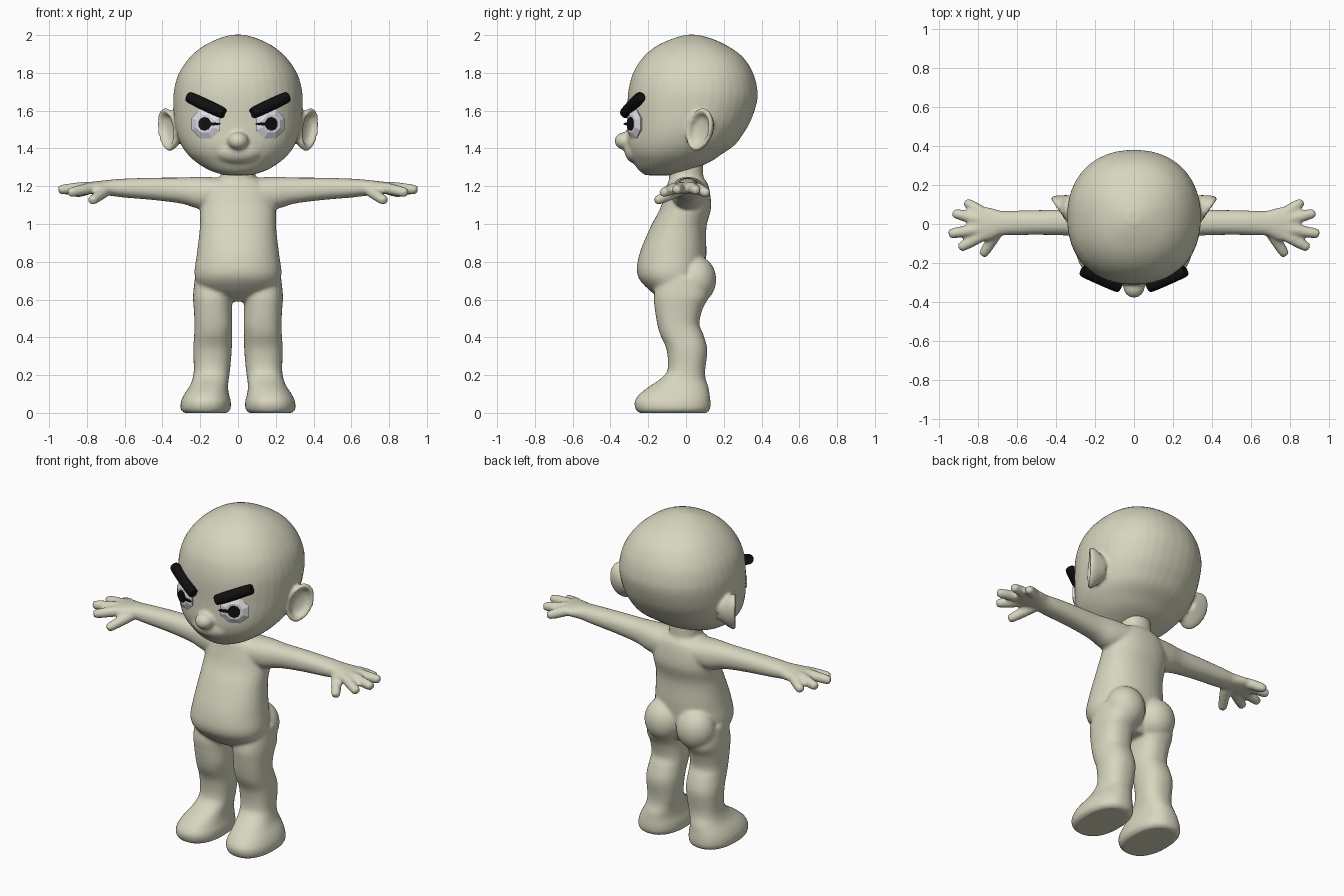
import bpy, bmesh, math
from mathutils import Matrix, Vector

if "Cube" in bpy.data.objects:
    bpy.data.objects.remove(bpy.data.objects["Cube"], do_unlink=True)


def material(name, rgb):
    m = bpy.data.materials.new(name)
    m.use_nodes = True
    m.diffuse_color = (*rgb, 1)
    bsdf = m.node_tree.nodes["Principled BSDF"]
    bsdf.inputs["Base Color"].default_value = (*rgb, 1)
    bsdf.inputs["Roughness"].default_value = 0.7
    return m


SKIN = material("pale skin", (0.68, 0.67, 0.52))
WHITE = material("eye white", (0.75, 0.74, 0.80))
BLACK = material("black", (0.005, 0.005, 0.005))


def side(s):
    return Matrix.Diagonal((s, 1, 1, 1))


def frame(origin, t):
    """Local z runs along t, local y stays as close to world up as it can."""
    t = Vector(t).normalized()
    u = Vector((0, 0, 1)).cross(t).normalized()
    v = t.cross(u)
    return Matrix.Translation(origin) @ Matrix((u, v, t)).transposed().to_4x4()


def loft(bm, rings, m=Matrix(), n=2.2, segs=40, sub=5):
    """Skin superellipse rings (t, centre u, centre v, radius u, radius v)."""
    pts = [rings[0], *rings, rings[-1]]
    path = []
    for a, b, c, d in zip(pts, pts[1:], pts[2:], pts[3:]):
        for k in range(sub):
            f = k / sub
            path.append([q + 0.5 * f * (r - p + f * (2*p - 5*q + 4*r - w + f * (3*(q - r) + w - p)))
                         for p, q, r, w in zip(a, b, c, d)])
    path.append(rings[-1])
    loops = []
    for t, cu, cv, ru, rv in path:
        loop = []
        for i in range(segs):
            a = math.tau * (i + 0.5) / segs
            x, y = math.cos(a), math.sin(a)
            u = math.copysign(abs(x) ** (2 / n), x) * ru + cu
            v = math.copysign(abs(y) ** (2 / n), y) * rv + cv
            loop.append(bm.verts.new(m @ Vector((u, v, t))))
        loops.append(loop)
    faces = [bm.faces.new(loops[0][::-1]), bm.faces.new(loops[-1])]
    for a, b in zip(loops, loops[1:]):
        for i in range(segs):
            j = (i + 1) % segs
            faces.append(bm.faces.new((a[i], a[j], b[j], b[i])))
    bmesh.ops.recalc_face_normals(bm, faces=faces)


def upright(bm, profile, cx=0, **kw):
    """Loft upward from rows of (z, half width, front y, back y, x shift)."""
    loft(bm, [(z, cx + dx, (f + b) / 2, w, (b - f) / 2) for z, w, f, b, dx in profile], **kw)


def ball(bm, centre, radii):
    bmesh.ops.create_icosphere(bm, subdivisions=4, radius=1,
                               matrix=Matrix.Translation(centre) @ Matrix.Diagonal((*radii, 1)))


def rod(bm, p, q, r0, r1, m=Matrix(), end=0.8):
    p, q = Vector(p), Vector(q)
    size = (q - p).length
    rows = [(-end * r0, 0.55 * r0), (0, r0), (size, r1), (size + end * r1, 0.55 * r1)]
    loft(bm, [(t, 0, 0, r, r) for t, r in rows], m @ frame(p, q - p), n=2, segs=16)


def finish(bm, name, mat, smooth=True, fuse=0):
    mesh = bpy.data.meshes.new(name)
    bm.to_mesh(mesh)
    bm.free()
    mesh.materials.append(mat)
    for p in mesh.polygons:
        p.use_smooth = smooth
    ob = bpy.data.objects.new(name, mesh)
    bpy.context.collection.objects.link(ob)
    if fuse:
        r = ob.modifiers.new("Fuse", "REMESH")
        r.mode = "VOXEL"
        r.voxel_size = 0.01
        r.use_smooth_shade = True
        s = ob.modifiers.new("Soften", "SMOOTH")
        s.factor = 0.5
        s.iterations = fuse
    return ob


# Head: skull, muzzle, nose and cupped ears fused together
bm = bmesh.new()
upright(bm, [(1.258, .07, -.215, -.08, 0), (1.28, .14, -.245, 0, 0), (1.30, .18, -.262, .06, 0),
             (1.33, .225, -.28, .13, 0), (1.37, .268, -.30, .19, 0), (1.42, .302, -.312, .26, 0),
             (1.48, .325, -.312, .305, 0), (1.55, .338, -.31, .345, 0), (1.65, .343, -.31, .377, 0),
             (1.72, .337, -.303, .377, 0), (1.80, .312, -.28, .355, 0), (1.88, .257, -.23, .305, 0),
             (1.94, .187, -.16, .225, 0), (1.98, .107, -.075, .14, 0), (2.002, .035, 0, .06, 0)])
ball(bm, (0, -.25, 1.385), (.13, .075, .07))
ball(bm, (0, -.322, 1.44), (.055, .057, .047))
ear = [(-.08, .45), (-.03, .85), (0, 1), (.015, .93), (.008, .76), (-.015, .6), (-.025, .2)]
for s in (1, -1):
    m = side(s) @ frame((.372, .072, 1.5), (.82, -.57, 0)) @ Matrix.Rotation(-.33, 4, "Z")
    loft(bm, [(t, 0, 0, .078 * k, .117 * k) for t, k in ear], m, n=2)
finish(bm, "head", SKIN, fuse=5)

# Body: neck, torso, seat, legs, arms and hands fused together
bm = bmesh.new()
upright(bm, [(1.1, .13, -.09, .11, 0), (1.2, .115, -.09, .105, 0),
             (1.25, .092, -.09, .092, 0), (1.36, .088, -.08, .09, 0)])
upright(bm, [(.59, .09, -.11, .05, 0), (.65, .195, -.195, .08, 0), (.73, .23, -.257, .10, 0),
             (.84, .218, -.247, .108, 0), (.98, .202, -.19, .108, 0), (1.08, .20, -.138, .132, 0),
             (1.16, .19, -.112, .128, 0), (1.22, .15, -.095, .112, 0), (1.25, .07, -.07, .08, 0)])
leg = [(0, .115, -.25, .11, .172), (.02, .132, -.267, .128, .172), (.06, .132, -.272, .13, .17),
       (.10, .118, -.245, .125, .166), (.14, .102, -.195, .118, .155), (.18, .096, -.135, .104, .145),
       (.23, .096, -.097, .102, .138), (.335, .102, -.103, .113, .135), (.415, .1, -.137, .092, .132),
       (.47, .1, -.152, .071, .13), (.55, .101, -.165, .088, .133), (.62, .105, -.17, .12, .133),
       (.72, .1, -.15, .11, .128)]
arm = [(.08, .01, 1.165, .10, .08), (.2, .01, 1.165, .085, .085), (.3, .008, 1.177, .07, .069),
       (.45, .008, 1.186, .064, .059), (.6, .006, 1.19, .063, .05), (.68, .004, 1.192, .064, .042),
       (.75, 0, 1.192, .086, .034), (.81, 0, 1.19, .086, .029), (.85, 0, 1.188, .06, .02)]
fingers = [((.78, .06, 1.19), (.85, .105, 1.165)), ((.80, .025, 1.195), (.91, .052, 1.18)),
           ((.80, -.025, 1.195), (.93, -.048, 1.183)), ((.78, -.06, 1.19), (.88, -.115, 1.168)),
           ((.70, -.04, 1.175), (.768, -.145, 1.128))]
for s in (1, -1):
    mirrored = [(z, w, f, b, s * dx) for z, w, f, b, dx in leg]
    upright(bm, mirrored, n=2.3)
    ball(bm, (s * .108, .055, .705), (.115, .105, .125))
    loft(bm, arm, side(s) @ frame((0, 0, 0), (1, 0, 0)))
    for p, q in fingers:
        rod(bm, p, q, .03, .026, side(s))
finish(bm, "body", SKIN, fuse=5)

# Faceted eyes, pupils with a thin inward point, and slanted brows
for s, label in ((1, "left"), (-1, "right")):
    m = side(s) @ frame((.17, -.277, 1.53), (.42, -.9, 0))
    bm = bmesh.new()
    loft(bm, [(-.04, 0, 0, .07, .065), (0, 0, 0, .09, .083), (.016, 0, 0, .055, .05)],
         m, n=2, segs=8, sub=1)
    finish(bm, label + "_eye", WHITE, smooth=False)

    bm = bmesh.new()
    loft(bm, [(.01, 0, 0, .036, .036), (.022, 0, 0, .036, .036)], m, n=2, segs=10, sub=1)
    loft(bm, [(.005, -.04, 0, .05, .009), (.02, -.04, 0, .05, .009)], m, n=1.3, segs=12, sub=1)
    finish(bm, label + "_pupil", BLACK, smooth=False)

    bm = bmesh.new()
    rod(bm, (.25, -.247, 1.667), (.09, -.318, 1.592), .03, .03, side(s), end=.4)
    finish(bm, label + "_brow", BLACK)
